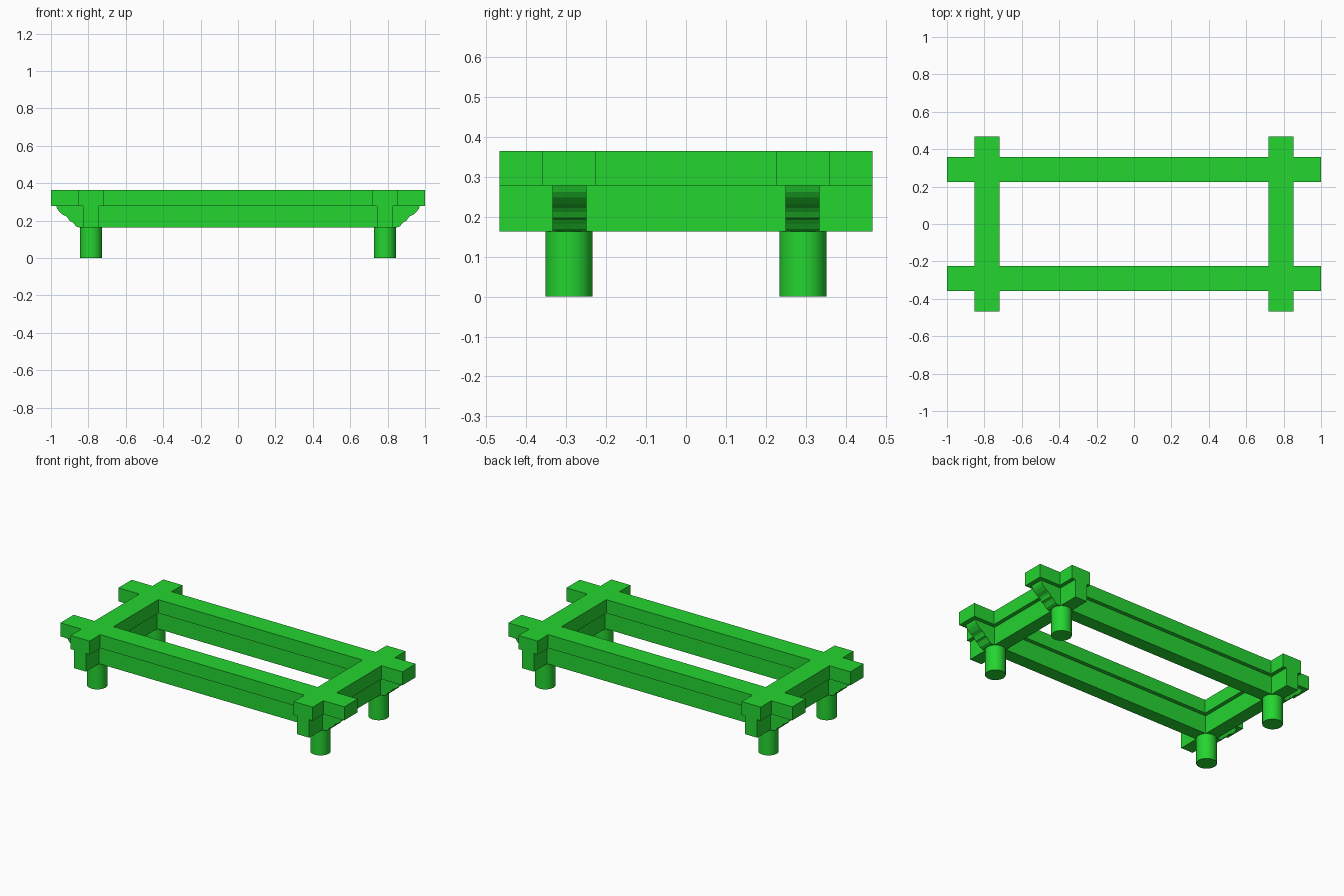
import bpy
import bmesh

cube = bpy.data.objects.get("Cube")
if cube:
    bpy.data.objects.remove(cube, do_unlink=True)

# Single green paint
GREEN = (0.018, 0.66, 0.03, 1.0)
paint = bpy.data.materials.new("bright_green")
paint.use_nodes = True
paint.diffuse_color = GREEN
paint.node_tree.nodes["Principled BSDF"].inputs["Base Color"].default_value = GREEN

# Shared layout
POST_X, POST_Y = 0.786, 0.292
LOW, MID, TOP = 0.163, 0.278, 0.364
RAIL_W, BEAM_W = 0.134, 0.085
LONG, CROSS = 1.0, 0.467


def extrude_profile(name, profile, y, width):
    """Extrude an x-z outline along y, centred on the given y."""
    bm = bmesh.new()
    face = bm.faces.new([bm.verts.new((px, y - width / 2, pz)) for px, pz in profile])
    side = bmesh.ops.extrude_face_region(bm, geom=[face])["geom"]
    moved = [v for v in side if isinstance(v, bmesh.types.BMVert)]
    bmesh.ops.translate(bm, vec=(0, width, 0), verts=moved)
    bmesh.ops.recalc_face_normals(bm, faces=bm.faces)
    mesh = bpy.data.meshes.new(name)
    bm.to_mesh(mesh)
    bm.free()
    mesh.materials.append(paint)
    obj = bpy.data.objects.new(name, mesh)
    bpy.context.collection.objects.link(obj)
    return obj


def box(name, x, y, half_x, half_y, bottom, top):
    outline = [(x - half_x, bottom), (x + half_x, bottom),
               (x + half_x, top), (x - half_x, top)]
    return extrude_profile(name, outline, y, half_y * 2)


# Long rails over beams with carved scroll ends
scroll = [(0.85, LOW), (0.866, 0.169), (0.876, 0.182), (0.885, 0.192),
          (0.899, 0.197), (0.908, 0.212), (0.916, 0.221), (0.938, 0.232),
          (0.956, 0.248), (0.966, 0.262), (0.972, MID)]
outline = scroll + [(-px, pz) for px, pz in reversed(scroll)]
for label, s in (("front", -1), ("back", 1)):
    box(label + "_top_rail", 0, s * POST_Y, LONG, RAIL_W / 2, MID, TOP)
    extrude_profile(label + "_carved_beam", outline, s * POST_Y, BEAM_W)

# Cross rails and square-ended cross beams
for label, s in (("right", -1), ("left", 1)):
    box(label + "_cross_rail", s * POST_X, 0, RAIL_W / 2, CROSS, MID, TOP)
    box(label + "_cross_beam", s * POST_X, 0, BEAM_W / 2, CROSS, LOW, MID)

# Round legs under each crossing
for x_label, sx in (("right", -1), ("left", 1)):
    for y_label, sy in (("front", -1), ("back", 1)):
        bpy.ops.mesh.primitive_cylinder_add(
            vertices=48, radius=0.059, depth=LOW,
            location=(sx * POST_X, sy * (POST_Y + 0.001), LOW / 2))
        leg = bpy.context.object
        leg.name = y_label + "_" + x_label + "_leg"
        leg.data.materials.append(paint)
        bpy.ops.object.shade_smooth_by_angle()
